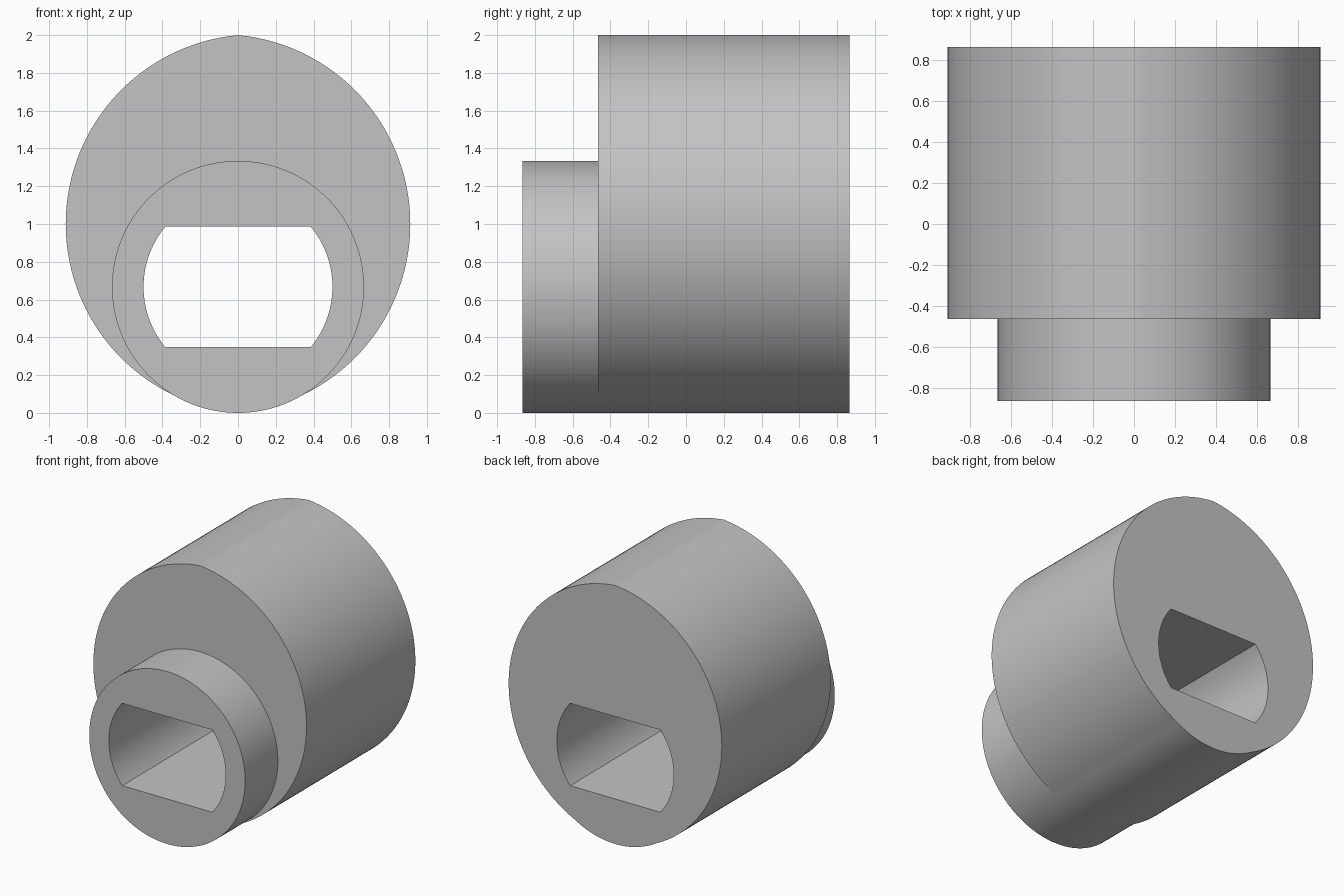
import bpy, bmesh
from math import sin, cos, asin, pi, sqrt, radians

cube = bpy.data.objects.get("Cube")
if cube:
    bpy.data.objects.remove(cube, do_unlink=True)

AXIS_Z = 0.667                 # height of the bore axis
BOSS_R = 0.667
BORE_R, FLAT = 0.5, 0.3185     # bore radius and half distance between flats
LOBE_R, LOBE_X = 1.004, 0.092  # two overlapping arcs make the cam outline
FRONT, STEP, BACK = -0.865, -0.465, 0.865


# Section radii, measured from the bore axis at angle a
def boss(a):
    return BOSS_R


def bore(a):
    return min(BORE_R, FLAT / max(abs(sin(a)), 1e-6))


def cam(a):
    def lobe(cx):
        cz = 1 - AXIS_Z
        along = cos(a) * cx + sin(a) * cz
        return along + sqrt(along ** 2 - cx ** 2 - cz ** 2 + LOBE_R ** 2)
    return max(BOSS_R, min(lobe(LOBE_X), lobe(-LOBE_X)))


# Even angles plus the exact corners of the bore
corner = asin(FLAT / BORE_R)
angles = {radians(i * 2) for i in range(180)}
angles |= {corner, pi - corner, pi + corner, 2 * pi - corner}
angles = sorted(angles)

bm = bmesh.new()


def ring(radius, y):
    return [bm.verts.new((radius(a) * cos(a), y, AXIS_Z + radius(a) * sin(a)))
            for a in angles]


# Boss face, boss wall, shoulder, cam wall, back face, then back through the bore
rings = [ring(bore, FRONT), ring(boss, FRONT), ring(boss, STEP),
         ring(cam, STEP), ring(cam, BACK), ring(bore, BACK)]
n = len(angles)
for k, r in enumerate(rings):
    s = rings[(k + 1) % len(rings)]
    for i in range(n):
        j = (i + 1) % n
        bm.faces.new((r[i], r[j], s[j], s[i]))

# The boss and cam are flush at the bottom, so the shoulder closes up there
bmesh.ops.remove_doubles(bm, verts=bm.verts, dist=1e-5)
bmesh.ops.recalc_face_normals(bm, faces=bm.faces)

mesh = bpy.data.meshes.new("cam_with_boss")
bm.to_mesh(mesh)
bm.free()
obj = bpy.data.objects.new("cam_with_boss", mesh)
bpy.context.collection.objects.link(obj)

# Plain grey
grey = bpy.data.materials.new("plain_grey")
grey.use_nodes = True
color = (0.55, 0.55, 0.55, 1)
grey.diffuse_color = color
grey.node_tree.nodes["Principled BSDF"].inputs["Base Color"].default_value = color
mesh.materials.append(grey)

bpy.ops.object.select_all(action='DESELECT')
obj.select_set(True)
bpy.context.view_layer.objects.active = obj
bpy.ops.object.shade_smooth_by_angle(angle=radians(30))
